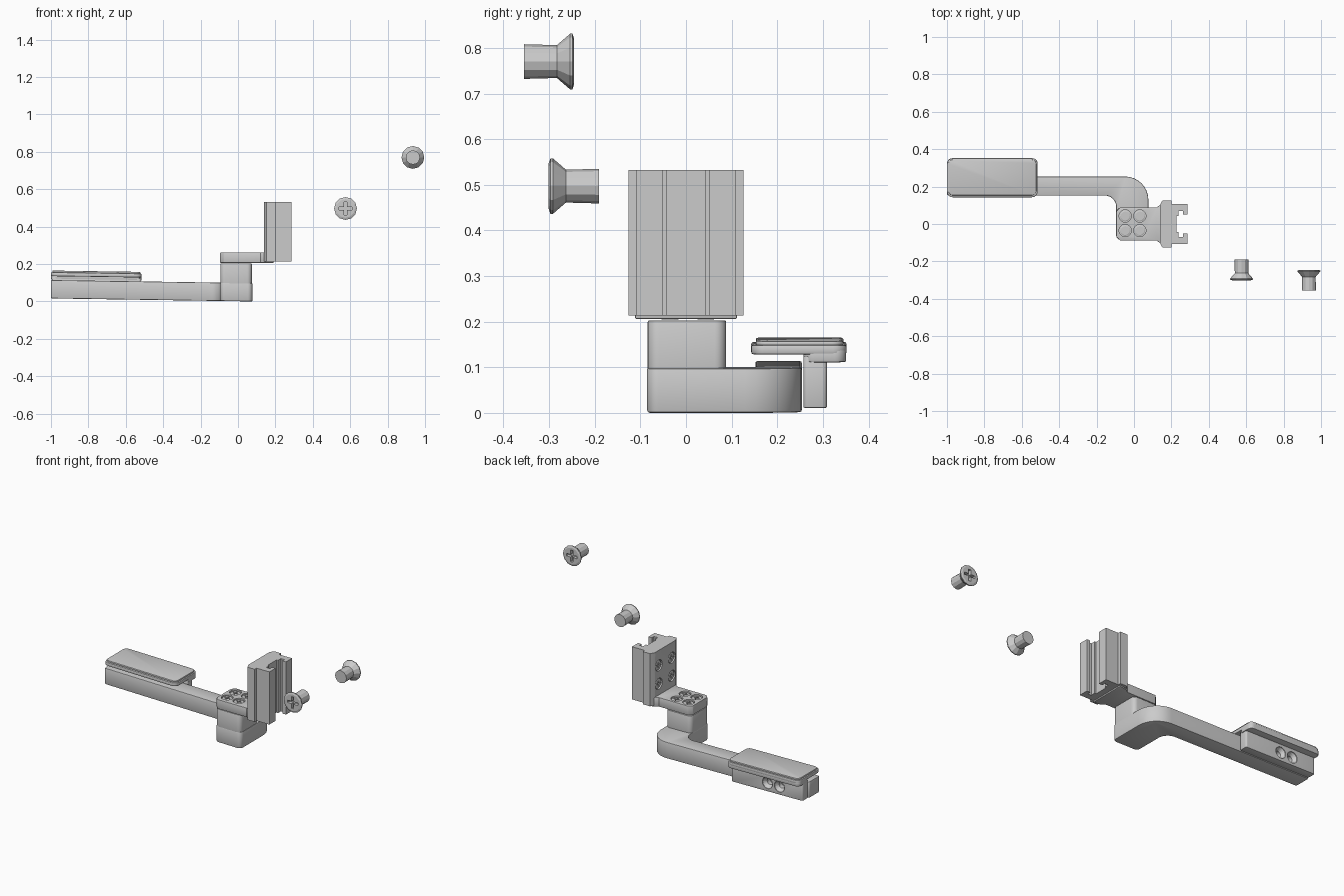
import bpy, bmesh, math
from mathutils import Vector

if "Cube" in bpy.data.objects:
    bpy.data.objects.remove(bpy.data.objects["Cube"])

SLOPE = 0.015  # the arm and pad rise slightly toward -x


def add_object(name, bm):
    bmesh.ops.recalc_face_normals(bm, faces=bm.faces)
    mesh = bpy.data.meshes.new(name)
    bm.to_mesh(mesh)
    bm.free()
    ob = bpy.data.objects.new(name, mesh)
    bpy.context.collection.objects.link(ob)
    return ob


def activate(ob):
    bpy.ops.object.select_all(action='DESELECT')
    bpy.context.view_layer.objects.active = ob
    ob.select_set(True)


def rounded(points, seg=6):
    """Outline from (x, y, radius) corners."""
    out, n = [], len(points)
    for i, (x, y, r) in enumerate(points):
        p = Vector((x, y))
        if r == 0:
            out.append(p)
            continue
        a = (Vector(points[i - 1][:2]) - p).normalized()
        b = (Vector(points[(i + 1) % n][:2]) - p).normalized()
        half = a.angle(b) / 2
        t = r / math.tan(half)
        centre = p + (a + b).normalized() * (r / math.sin(half))
        start, end = p + a * t - centre, p + b * t - centre
        sweep = math.pi - 2 * half
        for k in range(seg + 1):
            f = k / seg
            v = (start * math.sin((1 - f) * sweep) + end * math.sin(f * sweep)) / math.sin(sweep)
            out.append(centre + v)
    return out


def rect(x0, x1, y0, y1, r):
    return rounded([(x0, y0, r), (x1, y0, r), (x1, y1, r), (x0, y1, r)])


def prism(name, outline, z0, z1, bevel=0.0, sloped=False):
    bm = bmesh.new()
    lift = lambda x: SLOPE * (0.075 - x) if sloped else 0
    lo = [bm.verts.new((x, y, z0 + lift(x))) for x, y in outline]
    hi = [bm.verts.new((x, y, z1 + lift(x))) for x, y in outline]
    n = len(lo)
    bm.faces.new(lo[::-1])
    bm.faces.new(hi)
    for i in range(n):
        j = (i + 1) % n
        bm.faces.new((lo[i], lo[j], hi[j], hi[i]))
    ob = add_object(name, bm)
    activate(ob)
    if bevel:
        m = ob.modifiers.new("bevel", 'BEVEL')
        m.width, m.segments, m.limit_method = bevel, 2, 'ANGLE'
        m.angle_limit = math.radians(40)
        bpy.ops.object.modifier_apply(modifier=m.name)
    bpy.ops.object.shade_smooth_by_angle(angle=math.radians(30))
    return ob


def lathe(name, profile, sides):
    """Closed solid from (radius, z) rings, axis along z."""
    bm = bmesh.new()
    rings = [[bm.verts.new((r * math.cos(k * math.tau / sides), r * math.sin(k * math.tau / sides), z))
              for k in range(sides)] for r, z in profile]
    for a, b in zip(rings, rings[1:]):
        for k in range(sides):
            j = (k + 1) % sides
            bm.faces.new((a[k], a[j], b[j], b[k]))
    bm.faces.new(rings[0])
    bm.faces.new(rings[-1])
    return add_object(name, bm)


def place(ob, loc, axis):
    ob.location = loc
    ob.rotation_euler = Vector(axis).to_track_quat('Z', 'Y').to_euler()
    return ob


def cut(target, cutters):
    for c in cutters:
        c.hide_render = True
        m = target.modifiers.new("cut", 'BOOLEAN')
        m.operation, m.object, m.solver = 'DIFFERENCE', c, 'EXACT'
        activate(target)
        bpy.ops.object.modifier_apply(modifier=m.name)
        bpy.data.objects.remove(c)


# Bent arm with the upright post at its end
arm = prism("arm", rounded([
    (-1.0, 0.152, 0.012), (-0.095, 0.152, 0.06), (-0.095, -0.085, 0.025),
    (0.077, -0.085, 0.025), (0.077, 0.254, 0.125), (-1.0, 0.254, 0.012)], 8),
    0.0, 0.098, 0.005, True)
prism("post", rect(-0.094, 0.074, -0.084, 0.088, 0.025), 0.05, 0.203, 0.004)

# Pad: cushion, plate, thicker ledge and side flange
prism("pad_cushion", rect(-0.993, -0.522, 0.153, 0.345, 0.025), 0.138, 0.149, 0.004, True)
prism("pad_plate", rect(-1.0, -0.515, 0.143, 0.352, 0.03), 0.119, 0.14, 0.005, True)
prism("pad_ledge", rect(-0.999, -0.516, 0.257, 0.351, 0.025), 0.102, 0.13, 0.004, True)
flange = prism("pad_flange", rect(-0.995, -0.52, 0.257, 0.309, 0.01), 0.002, 0.115, 0.003, True)
cut(flange, [place(lathe("hole_cutter", [(0.034, 0.01), (0.034, -0.004), (0.019, -0.025), (0.019, -0.08)], 20),
                   (x, 0.309, 0.065), (0, 1, 0)) for x in (-0.76, -0.84)])

# Bracket plate flaring into the rail
half = [(0.19, 0.112), (0.142, 0.105), (0.12, 0.088), (-0.075, 0.088), (-0.095, 0.068)]
bracket = prism("bracket_plate", half + [(x, -y) for x, y in half[::-1]], 0.206, 0.262, 0.003)

# Upright rail with an undercut slot
half = [(0.138, 0.10), (0.152, 0.126), (0.2, 0.126), (0.2, 0.108), (0.285, 0.108), (0.285, 0.05),
        (0.262, 0.05), (0.262, 0.07), (0.238, 0.07), (0.238, 0.042), (0.228, 0.042)]
rail = prism("rail", half + [(x, -y) for x, y in half[::-1]], 0.214, 0.532)

# Countersunk cross-head screw, head top at z = 0
screw = lathe("loose_screw_front", [(0.05, 0.0), (0.061, -0.004), (0.061, -0.009), (0.036, -0.038),
                                    (0.038, -0.11)], 12)
crosses = []
for sx, sy in ((0.07, 0.015), (0.015, 0.07)):
    bm = bmesh.new()
    bmesh.ops.create_cube(bm, size=1)
    bmesh.ops.scale(bm, vec=(sx, sy, 0.04), verts=bm.verts)
    crosses.append(add_object("cross_cutter", bm))
cut(screw, crosses)


def screw_copy(name, loc, axis, size):
    ob = bpy.data.objects.new(name, screw.data)
    bpy.context.collection.objects.link(ob)
    ob.scale = (size,) * 3
    return place(ob, loc, axis)


# Two loose screws
place(screw, (0.575, -0.301, 0.497), (0, -1, 0))
screw_copy("loose_screw_back", (0.935, -0.245, 0.77), (0, 1, 0), 1.0)

# Fitted screws, four in the bracket and four in the rail, each in a pocket
for target, axis, spots in (
        (bracket, (0, 0, 1), [(x, y, 0.262) for x in (-0.047, 0.031) for y in (-0.035, 0.043)]),
        (rail, (-1, 0, 0), [(0.138, y, z) for y in (-0.062, 0.062) for z in (0.33, 0.44)])):
    cut(target, [place(lathe("pocket_cutter", [(0.033, 0.01), (0.033, -0.012)], 20), p, axis) for p in spots])
    for p in spots:
        screw_copy("fitted_screw", Vector(p) - Vector(axis) * 0.004, axis, 0.48)
